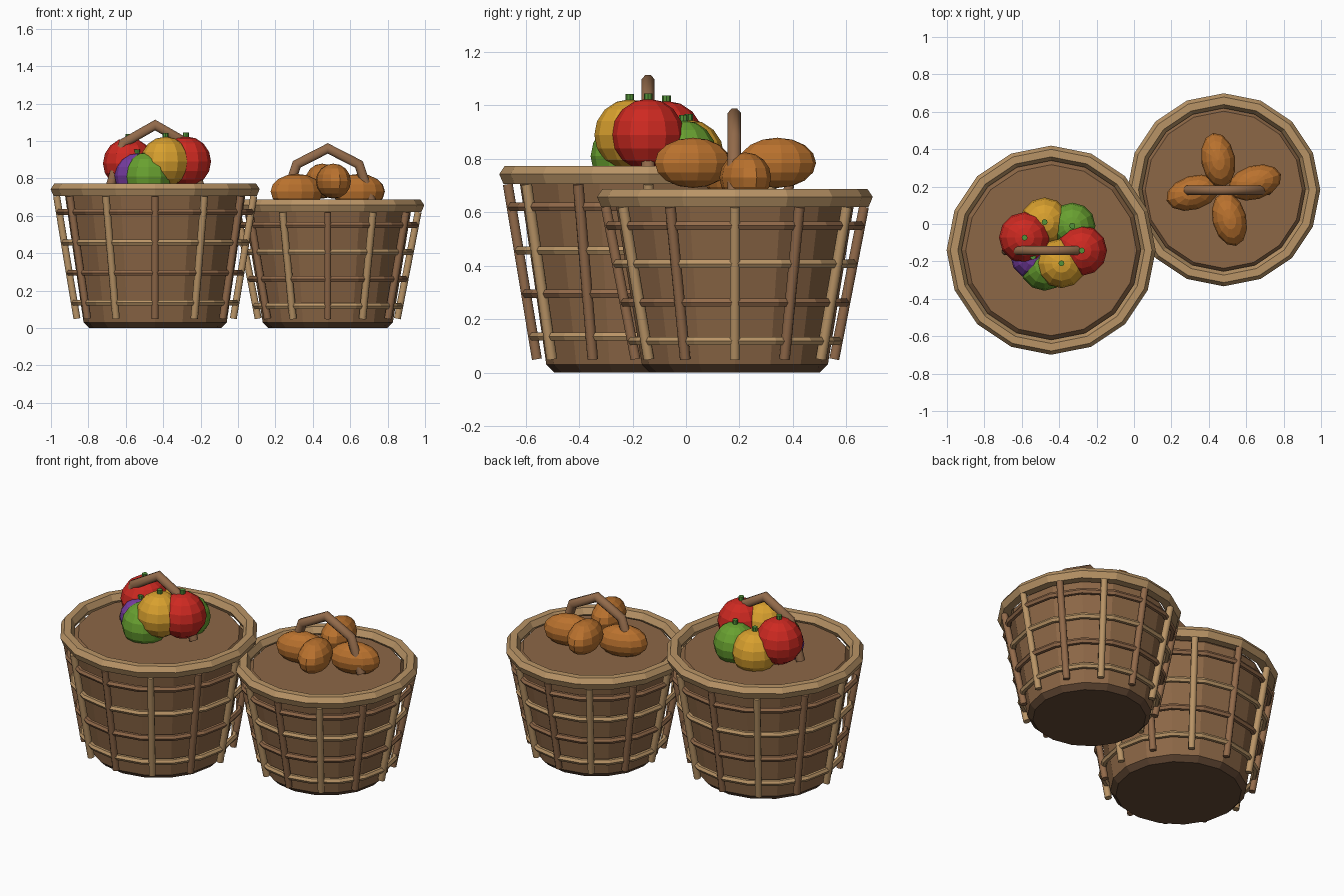
import bpy, bmesh, math
from mathutils import Vector, Matrix

if "Cube" in bpy.data.objects:
    bpy.data.objects.remove(bpy.data.objects["Cube"])


def srgb(r, g, b):
    f = lambda c: c / 12.92 if c <= 0.04045 else ((c + 0.055) / 1.055) ** 2.4
    return (f(r / 255), f(g / 255), f(b / 255), 1)


MATS = {}
for name, rgb in {
    "body_brown": (140, 103, 70), "light_wood": (185, 148, 102),
    "dark_wood": (146, 106, 74), "base_brown": (101, 74, 53),
    "red": (206, 41, 33), "yellow": (216, 160, 46),
    "green": (104, 160, 48), "purple": (118, 60, 160),
    "potato_brown": (186, 114, 46), "stem_green": (84, 146, 56),
}.items():
    MATS[name] = bpy.data.materials.new(name)
    MATS[name].diffuse_color = srgb(*rgb)


def finish(bm, name, mat, smooth=False):
    bmesh.ops.recalc_face_normals(bm, faces=bm.faces)
    me = bpy.data.meshes.new(name)
    bm.to_mesh(me)
    bm.free()
    me.materials.append(MATS[mat])
    ob = bpy.data.objects.new(name, me)
    bpy.context.collection.objects.link(ob)
    if smooth:
        bpy.ops.object.select_all(action='DESELECT')
        ob.select_set(True)
        bpy.context.view_layer.objects.active = ob
        bpy.ops.object.shade_smooth_by_angle(angle=math.radians(50))
    return ob


def lathe(name, mat, cx, cy, profile, sides=16, closed=False):
    """Turn a (radius, z) profile; open profiles get end caps."""
    bm = bmesh.new()
    rings = [[bm.verts.new((cx + r * math.cos(math.tau * i / sides),
                            cy + r * math.sin(math.tau * i / sides), z))
              for i in range(sides)] for r, z in profile]
    pairs = list(zip(rings, rings[1:]))
    if closed:
        pairs.append((rings[-1], rings[0]))
    else:
        bm.faces.new(rings[0])
        bm.faces.new(rings[-1])
    for a, b in pairs:
        for i in range(sides):
            j = (i + 1) % sides
            bm.faces.new((a[i], a[j], b[j], b[i]))
    return finish(bm, name, mat)


def tube(name, mat, points, radius, sides, side_dir):
    """Sweep a polygon along a planar path with mitred joints."""
    bm = bmesh.new()
    pts = [Vector(p) for p in points]
    n = Vector(side_dir)
    rings = []
    for k, p in enumerate(pts):
        d1 = (pts[k] - pts[k - 1]).normalized() if k else None
        d2 = (pts[k + 1] - pts[k]).normalized() if k + 1 < len(pts) else None
        t = ((d1 or d2) + (d2 or d1)).normalized()
        u = t.cross(n) / (t.dot(d1 or d2))
        rings.append([bm.verts.new(p + radius * (math.cos(a) * u + math.sin(a) * n))
                      for a in (math.tau * (i + 0.5) / sides for i in range(sides))])
    for a, b in zip(rings, rings[1:]):
        for i in range(sides):
            j = (i + 1) % sides
            bm.faces.new((a[i], a[j], b[j], b[i]))
    bm.faces.new(rings[0])
    bm.faces.new(rings[-1])
    return finish(bm, name, mat, smooth=True)


def ball(name, mat, loc, scale, turn=0):
    bm = bmesh.new()
    m = (Matrix.Translation(loc) @ Matrix.Rotation(math.radians(turn), 4, 'Z')
         @ Matrix.Diagonal((*scale, 1)))
    bmesh.ops.create_uvsphere(bm, u_segments=12, v_segments=8, radius=1, matrix=m)
    return finish(bm, name, mat)


def basket(tag, cx, cy, rim_r, rim_z, base_r, body_r, fill_z, slat, hoops):
    # tapered body with chamfered dark base
    b = 0.03
    lathe(tag + "_base", "base_brown", cx, cy, [(base_r - 0.03, 0), (base_r, b)])
    lathe(tag + "_body", "body_brown", cx, cy,
          [(base_r, b), (body_r, fill_z - 0.03), (body_r - 0.025, fill_z)])
    # faceted rim ring
    lathe(tag + "_rim", "light_wood", cx, cy,
          [(rim_r, rim_z - 0.03), (rim_r - 0.02, rim_z), (rim_r - 0.06, rim_z),
           (rim_r - 0.08, rim_z - 0.035), (rim_r - 0.062, rim_z - 0.068),
           (rim_r - 0.016, rim_z - 0.068)], closed=True)
    # upright slats in alternating wood
    (r0, z0), (r1, z1) = slat
    for i in range(12):
        a = math.radians(30 * i)
        c, s = math.cos(a), math.sin(a)
        tube(f"{tag}_slat_{i}", ("light_wood", "dark_wood")[i % 2],
             [(cx + r0 * c, cy + r0 * s, z0), (cx + r1 * c, cy + r1 * s, z1)],
             0.02, 8, (-s, c, 0))
    # woven hoops
    for k, z in enumerate(hoops):
        r = r0 + (r1 - r0) * (z - z0) / (z1 - z0)
        lathe(f"{tag}_hoop_{k}", ("light_wood", "dark_wood")[k % 2], cx, cy,
              [(r + 0.018 * math.cos(t), z + 0.018 * math.sin(t))
               for t in (math.tau * j / 6 for j in range(6))], closed=True)


def handle(tag, cx, cy, z, half, height):
    pts = [(cx - half * math.cos(a), cy, z + height * math.sin(a))
           for a in (math.pi * i / 4 for i in range(5))]
    tube(tag + "_handle", "dark_wood", pts, 0.027, 8, (0, 1, 0))


# baskets
basket("large_basket", -0.443, -0.14, 0.559, 0.773, 0.383, 0.482, 0.74,
       ((0.418, 0.05), (0.527, 0.705)), (0.135, 0.295, 0.457, 0.62))
basket("small_basket", 0.48, 0.183, 0.516, 0.687, 0.348, 0.445, 0.655,
       ((0.372, 0.05), (0.483, 0.62)), (0.118, 0.262, 0.407, 0.55))
handle("large_basket", -0.443, -0.142, 0.755, 0.24, 0.33)
handle("small_basket", 0.48, 0.181, 0.67, 0.235, 0.29)

# round produce with stems
fruits = [("red", -0.585, -0.073, 0.88, 0.137), ("red", -0.279, -0.142, 0.89, 0.135),
          ("yellow", -0.388, -0.21, 0.89, 0.133), ("yellow", -0.478, 0.01, 0.815, 0.132),
          ("green", -0.33, -0.01, 0.82, 0.124), ("green", -0.478, -0.225, 0.81, 0.132),
          ("purple", -0.54, -0.175, 0.815, 0.12)]
for i, (col, x, y, z, r) in enumerate(fruits):
    ball(f"{col}_fruit_{i}", col, (x, y, z), (r, r, r))
    if i != 5:
        lathe(f"stem_{i}", "stem_green", x, y,
              [(0.016, z + r - 0.012), (0.016, z + r + 0.02)], sides=8)

# potatoes
for i, (x, y, z, turn) in enumerate([(0.45, 0.342, 0.785, 100), (0.51, 0.026, 0.785, 104),
                                     (0.645, 0.222, 0.73, 17), (0.315, 0.167, 0.73, 17)]):
    ball(f"potato_{i}", "potato_brown", (x, y, z), (0.147, 0.091, 0.094), turn)

for m in bpy.data.materials:
    if m.users and not m.is_grease_pencil:
        m.use_nodes = True
        m.node_tree.nodes["Principled BSDF"].inputs["Base Color"].default_value = m.diffuse_color
